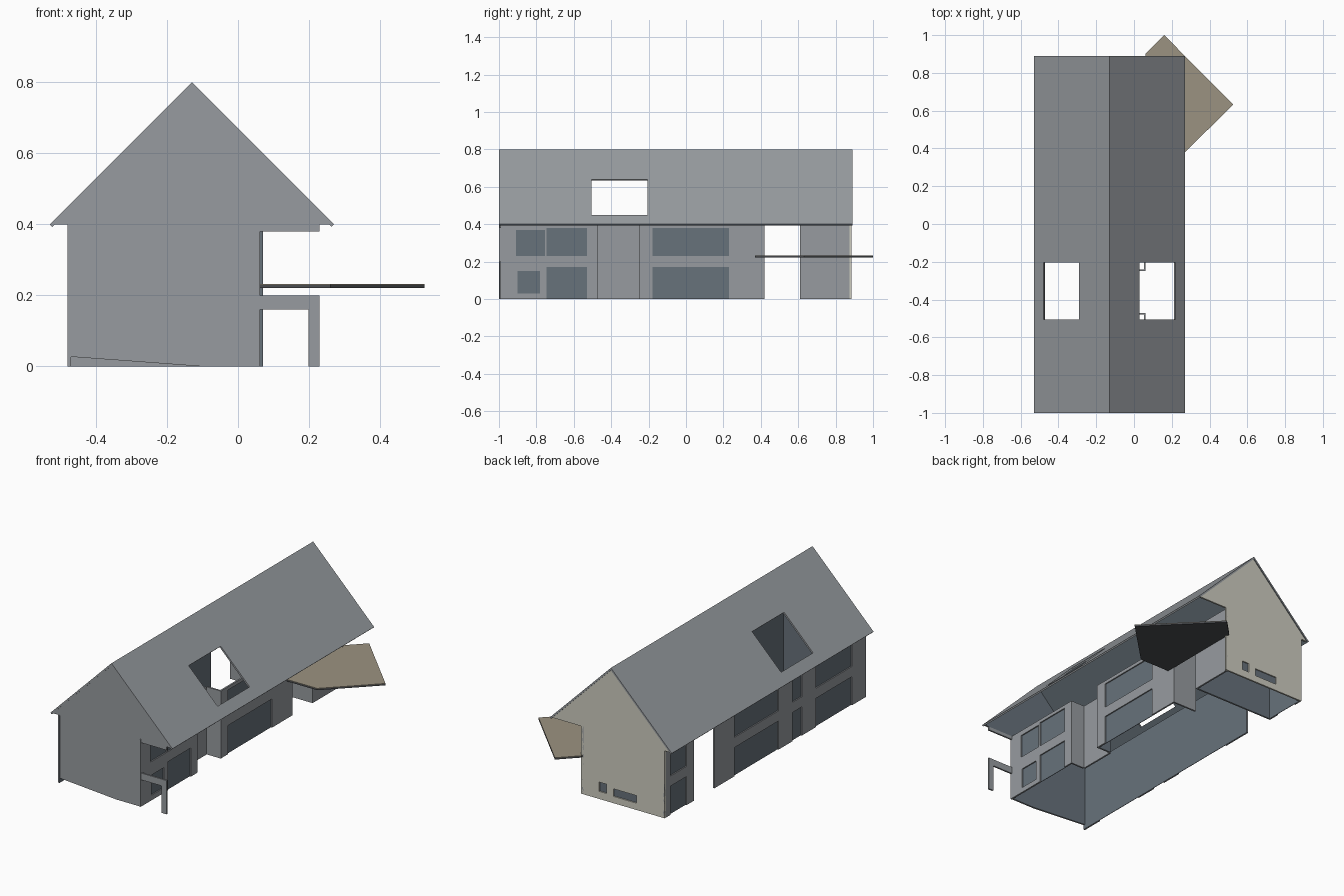
import bpy, bmesh
from mathutils import Vector as V

if "Cube" in bpy.data.objects:
    bpy.data.objects.remove(bpy.data.objects["Cube"])


def material(name, rgb):
    m = bpy.data.materials.new(name)
    m.diffuse_color = (*rgb, 1)
    m.use_nodes = True
    m.node_tree.nodes["Principled BSDF"].inputs["Base Color"].default_value = m.diffuse_color
    return m


GREY = material("wall grey", (0.31, 0.33, 0.35))
BLUE = material("pane blue grey", (0.137, 0.168, 0.198))
STONE = material("pale stone", (0.62, 0.61, 0.53))
TAN = material("canopy tan", (0.33, 0.29, 0.22))
DARK = material("canopy dark", (0.07, 0.074, 0.08))
X, Y, Z = V((1, 0, 0)), V((0, 1, 0)), V((0, 0, 1))


def finish(name, bm, mats, thick):
    """Turn faces into a thin shell: first material outside, second inside."""
    bmesh.ops.remove_doubles(bm, verts=bm.verts, dist=1e-5)
    me = bpy.data.meshes.new(name)
    bm.to_mesh(me)
    bm.free()
    for m in mats:
        me.materials.append(m)
    ob = bpy.data.objects.new(name, me)
    bpy.context.collection.objects.link(ob)
    s = ob.modifiers.new("thickness", "SOLIDIFY")
    s.thickness, s.offset = thick, -1
    s.material_offset = len(mats) - 1
    return ob


def polygon(name, origin, u, v, pts, mats, thick=0.01):
    bm = bmesh.new()
    bm.faces.new([bm.verts.new(origin + u * a + v * b) for a, b in pts])
    return finish(name, bm, mats, thick)


def rect(a0, a1, b0, b1):
    return [(a0, b0), (a1, b0), (a1, b1), (a0, b1)]


def sheet(name, origin, u, v, span, mats, holes=(), panes=True, thick=0.01):
    """Flat panel facing u x v, with rectangular openings and set-back panes."""
    a0, a1, b0, b1 = span
    us = sorted({a0, a1, *[h[0] for h in holes], *[h[1] for h in holes]})
    vs = sorted({b0, b1, *[h[2] for h in holes], *[h[3] for h in holes]})
    bm = bmesh.new()
    for p, q in zip(us, us[1:]):
        for r, s in zip(vs, vs[1:]):
            m, n = (p + q) / 2, (r + s) / 2
            if any(h[0] < m < h[1] and h[2] < n < h[3] for h in holes):
                continue
            bm.faces.new([bm.verts.new(origin + u * a + v * b) for a, b in rect(p, q, r, s)])
    finish(name, bm, mats, thick)
    if panes:
        back = u.cross(v).normalized() * -0.007
        for i, h in enumerate(holes):
            polygon(f"{name}_pane_{i + 1}", origin + back, u, v, rect(*h), [BLUE], 0.003)


def flip(holes):
    return [(-b, -a, c, d) for a, b, c, d in holes]


WALL = [GREY, BLUE]
LOW, HIGH = (0.0, 0.17), (0.23, 0.38)
LEFT, RIGHT, FRONT, BACK = -0.48, 0.062, -0.998, 0.885

# Roof slopes with a skylight opening in each
skylight = [(-0.505, -0.205, 0.05, 0.24)]
sheet("roof_right", V((0.27, 0, 0.4)), Y, V((-1, 0, 1)), (-1, 0.89, 0, 0.4),
      WALL, skylight, False)
sheet("roof_left", V((-0.53, 0, 0.4)), -Y, V((1, 0, 1)), (-0.89, 1, 0, 0.4),
      WALL, flip(skylight), False)

# Front gable, wall with sloping foot, and beam over the porch
polygon("front_gable", Y * FRONT, X, Z,
        [(-0.525, 0.4), (0.265, 0.4), (-0.13, 0.795)], WALL)
polygon("front_wall", Y * FRONT, X, Z,
        [(LEFT, 0.028), (-0.1, 0), (RIGHT, 0), (RIGHT, 0.4), (LEFT, 0.4)], WALL)
polygon("porch_beam", Y * FRONT, X, Z, rect(RIGHT, 0.23, 0.38, 0.4), [GREY])

# Porch rail and post
polygon("porch_frame", Y * FRONT, X, Z,
        [(RIGHT, 0.16), (0.198, 0.16), (0.198, 0), (0.23, 0), (0.23, 0.2), (RIGHT, 0.2)],
        [GREY])

# Back gable and stone end wall with two slot windows
polygon("back_gable", Y * BACK, -X, Z,
        [(-0.265, 0.4), (0.525, 0.4), (0.13, 0.795)], [STONE, BLUE])
sheet("back_wall", Y * BACK, -X, Z, (-0.07, -LEFT, 0, 0.4), [STONE, BLUE],
      [(0.05, 0.097, 0.045, 0.1), (0.143, 0.295, 0.04, 0.085)])

# Right side walls, either side of a recess
sheet("right_wall_front", X * RIGHT, Y, Z, (-1, -0.47, 0, 0.4), WALL,
      [(-0.91, -0.755, 0.23, 0.37), (-0.745, -0.53, *HIGH),
       (-0.9, -0.78, 0.03, 0.15), (-0.745, -0.53, *LOW)])
sheet("right_wall_middle", X * RIGHT, Y, Z, (-0.25, 0.42, 0, 0.4), WALL,
      [(-0.18, 0.23, *LOW), (-0.18, 0.23, *HIGH)])
sheet("right_wall_end", X * RIGHT, Y, Z, (0.61, BACK, 0, 0.4), WALL)
sheet("recess_wall", X * -0.03, Y, Z, (-0.47, -0.25, 0, 0.4), WALL)
sheet("recess_side_front", Y * -0.47, -X, Z, (-RIGHT, 0.03, 0, 0.4), WALL)
sheet("recess_side_back", Y * -0.25, X, Z, (-0.03, RIGHT, 0, 0.4), WALL)

# Left side walls, either side of the passage
pairs = [(-0.18, 0.23), (-0.4, -0.31), (-0.87, -0.53)]
left_windows = [(*p, *row) for p in pairs for row in (LOW, HIGH)]
sheet("left_wall_main", X * LEFT, -Y, Z, (-0.42, 1, 0, 0.4), WALL, flip(left_windows))
sheet("left_wall_end", X * LEFT, -Y, Z, (-BACK, -0.61, 0, 0.4), WALL,
      flip([(0.68, 0.83, *LOW), (0.68, 0.83, *HIGH)]))

# Walls facing the passage
sheet("passage_wall_end", Y * 0.61, X, Z, (LEFT, RIGHT, 0, 0.4), WALL)
sheet("passage_wall_main", Y * 0.42, -X, Z, (-RIGHT, 0.1, 0, 0.4), WALL)

# Angled entrance canopy: tan on top, dark beneath
plan = [(0.06, 0.37), (0.26, 0.37), (0.525, 0.632), (0.16, 1.0), (0.06, 0.9)]
polygon("canopy_top", Z * 0.232, X, Y, plan, [TAN], 0.003)
polygon("canopy_underside", Z * 0.229, X, Y, plan, [DARK], 0.008)
